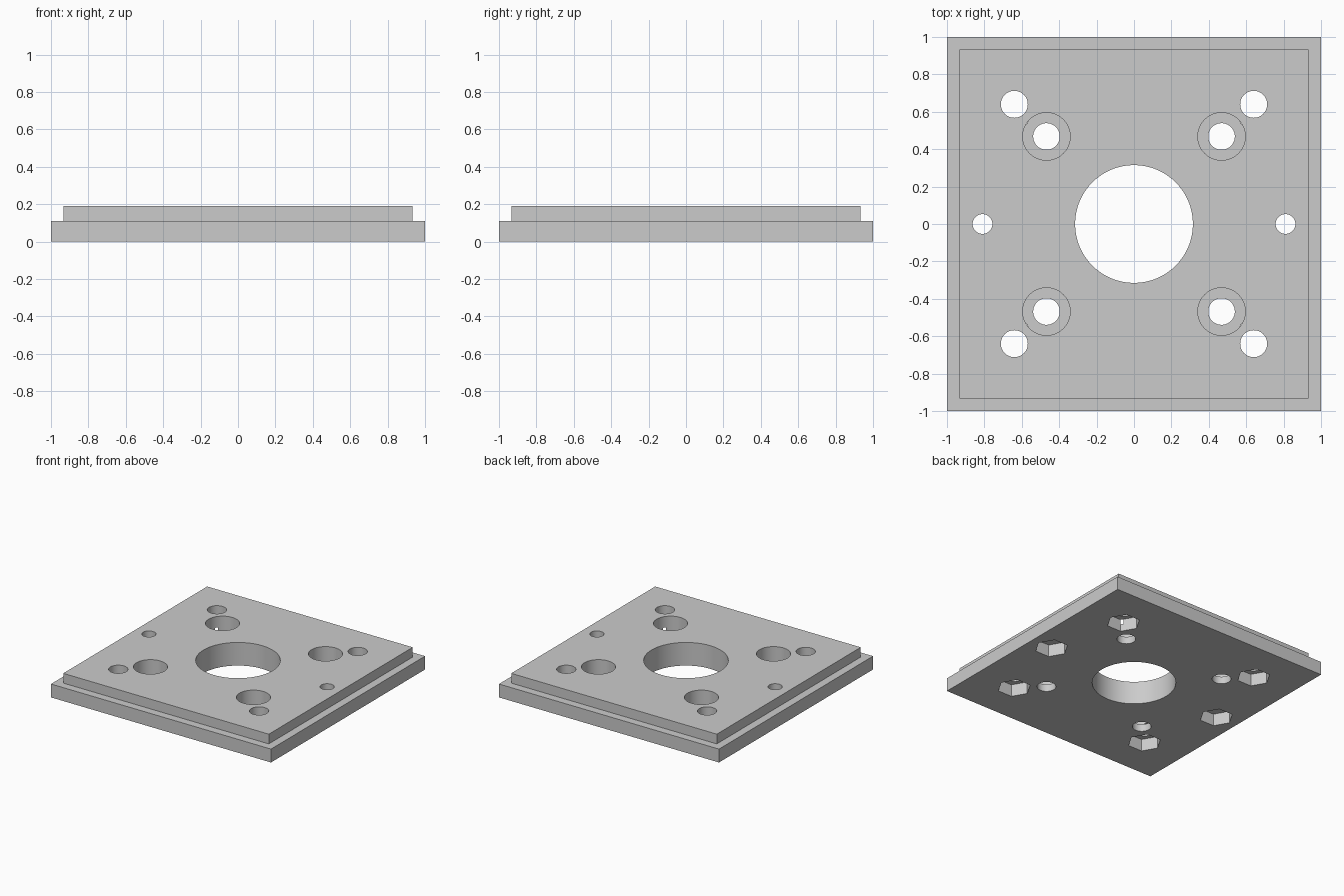
import bpy
import bmesh
import math

cube = bpy.data.objects.get("Cube")
if cube:
    bpy.data.objects.remove(cube, do_unlink=True)

HEIGHT, STEP_Z, RIM = 0.19, 0.11, 0.093
BORE_FLOOR, POCKET_TOP = 0.06, 0.10

grey = bpy.data.materials.new("light_grey")
grey.use_nodes = True
colour = (0.6, 0.6, 0.6, 1)
grey.diffuse_color = colour
grey.node_tree.nodes["Principled BSDF"].inputs["Base Color"].default_value = colour

# Stepped square plate: a slab whose top is inset and raised
bm = bmesh.new()
bmesh.ops.create_cube(bm, size=2)
for v in bm.verts:
    v.co.z = STEP_Z if v.co.z > 0 else 0
bm.normal_update()
top = next(f for f in bm.faces if f.normal.z > 0.9)
bmesh.ops.inset_region(bm, faces=[top], thickness=RIM)
raised = bmesh.ops.extrude_face_region(bm, geom=[top])["geom"]
bmesh.ops.delete(bm, geom=[top], context="FACES_ONLY")
for v in raised:
    if isinstance(v, bmesh.types.BMVert):
        v.co.z = HEIGHT
bmesh.ops.recalc_face_normals(bm, faces=bm.faces[:])
mesh = bpy.data.meshes.new("mounting_plate")
bm.to_mesh(mesh)
bm.free()
plate = bpy.data.objects.new("mounting_plate", mesh)
bpy.context.collection.objects.link(plate)
mesh.materials.append(grey)
bpy.context.view_layer.objects.active = plate


def cut(x, y, radius, bottom=-0.1, ceiling=0.3, sides=64, turn=0):
    """Subtract an upright prism from the plate."""
    bpy.ops.mesh.primitive_cylinder_add(
        vertices=sides, radius=radius, depth=ceiling - bottom,
        location=(x, y, (bottom + ceiling) / 2), rotation=(0, 0, turn))
    cutter = bpy.context.object
    cutter.hide_render = True
    mod = plate.modifiers.new("hole", "BOOLEAN")
    mod.operation = "DIFFERENCE"
    mod.solver = "EXACT"
    mod.object = cutter
    bpy.context.view_layer.objects.active = plate
    bpy.ops.object.modifier_apply(modifier=mod.name)
    bpy.data.objects.remove(cutter, do_unlink=True)


def nut_hole(x, y, radius):
    """Through hole with a hexagonal pocket underneath."""
    cut(x, y, radius)
    cut(x, y, 0.127, ceiling=POCKET_TOP, sides=6, turn=math.pi / 6)


# Central opening
cut(0, 0, 0.315)

for sx in (-1, 1):
    # Side holes
    nut_hole(0.81 * sx, 0, 0.053)
    for sy in (-1, 1):
        # Outer corner holes, then counterbored inner holes
        nut_hole(0.64 * sx, 0.64 * sy, 0.072)
        cut(0.468 * sx, 0.468 * sy, 0.071)
        cut(0.468 * sx, 0.468 * sy, 0.127, bottom=BORE_FLOOR)

bpy.ops.object.select_all(action="DESELECT")
plate.select_set(True)
bpy.context.view_layer.objects.active = plate
bpy.ops.object.shade_smooth_by_angle(angle=math.radians(30))
